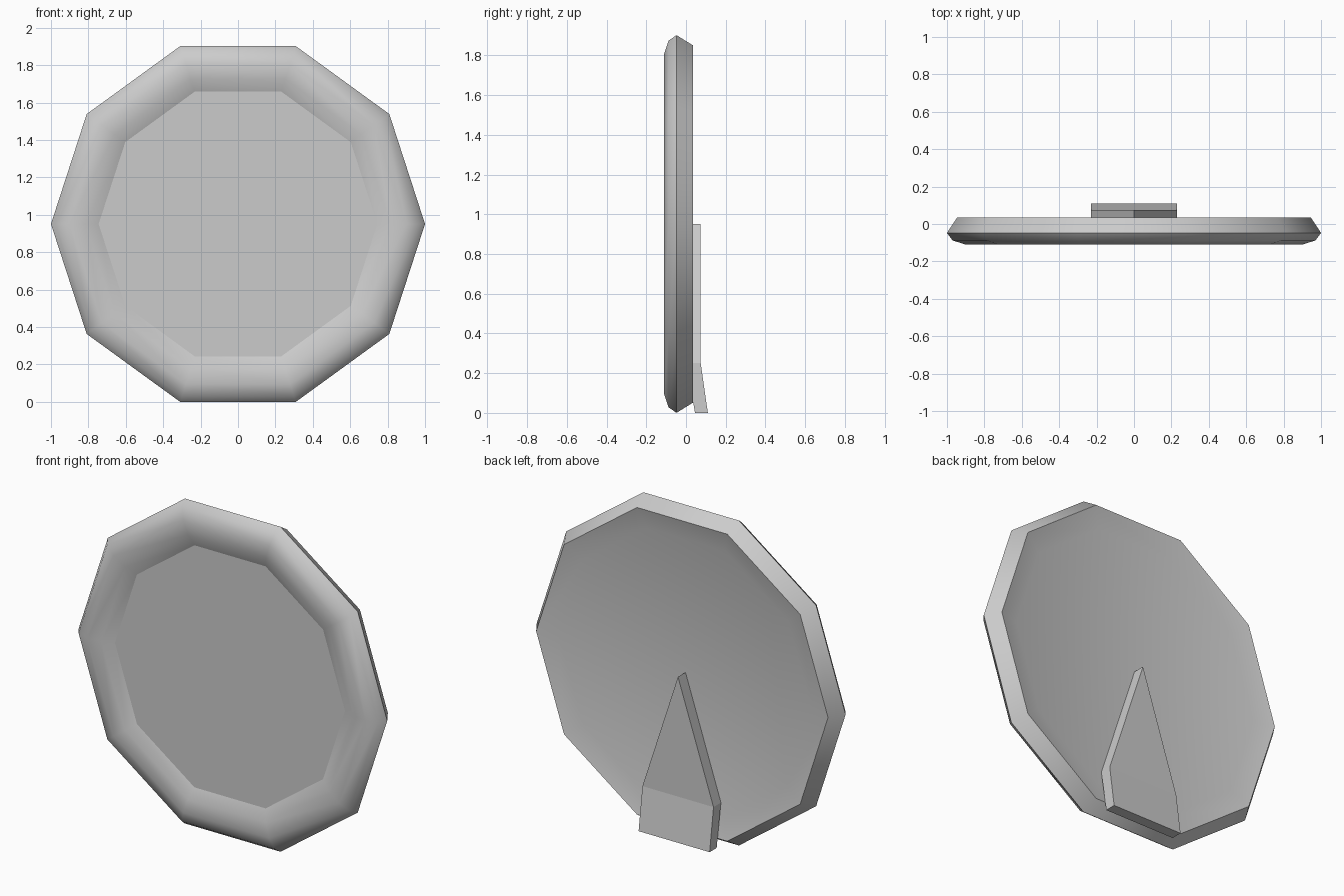
import bpy, bmesh
from math import cos, sin, tau, radians

if "Cube" in bpy.data.objects:
    bpy.data.objects.remove(bpy.data.objects["Cube"])

SIDES = 10
CENTRE_Z = 0.951


def finish(name, bm, smooth_angle=None):
    bmesh.ops.recalc_face_normals(bm, faces=bm.faces)
    mesh = bpy.data.meshes.new(name)
    bm.to_mesh(mesh)
    bm.free()
    obj = bpy.data.objects.new(name, mesh)
    bpy.context.collection.objects.link(obj)
    if smooth_angle:
        bpy.ops.object.select_all(action='DESELECT')
        obj.select_set(True)
        bpy.context.view_layer.objects.active = obj
        bpy.ops.object.shade_smooth_by_angle(angle=radians(smooth_angle))
    return obj


def lathe(name, profile, cap_start, cap_end, smooth_angle=None):
    """Sweep (radius, y) points around the front-to-back axis."""
    bm = bmesh.new()
    rings = [[bm.verts.new((r * cos(tau * i / SIDES), y, CENTRE_Z + r * sin(tau * i / SIDES)))
              for i in range(SIDES)] for r, y in profile]
    for a, b in zip(rings, rings[1:]):
        for i in range(SIDES):
            j = (i + 1) % SIDES
            bm.faces.new((a[i], a[j], b[j], b[i]))
    if cap_start:
        bm.faces.new(rings[0])
    if cap_end:
        bm.faces.new(rings[-1])
    return finish(name, bm, smooth_angle)


# Rounded frame rim with a recessed flat back
lathe("frame", [(0.745, -0.074), (0.815, -0.102), (0.90, -0.11), (0.97, -0.088),
                (1.0, -0.048), (0.945, 0.036), (0.82, 0.005)], False, True, 40)

# Flat front panel inside the rim
lathe("front_panel", [(0.745, -0.074), (0.745, -0.04)], True, True)

# Pointed rear stand: (half width, z, front y, back y) per level
bm = bmesh.new()
levels = [(0.23, 0.0, 0.045, 0.11), (0.23, 0.25, 0.005, 0.074)]
front, back = [], []
for w, z, yf, yb in levels:
    front.append([bm.verts.new((s * w, yf, z)) for s in (-1, 1)])
    back.append([bm.verts.new((s * w, yb, z)) for s in (-1, 1)])
tip_front = bm.verts.new((0, 0.003, CENTRE_Z))
tip_back = bm.verts.new((0, 0.074, CENTRE_Z))
for level, tip in ((front, tip_front), (back, tip_back)):
    bm.faces.new((level[0][0], level[0][1], level[1][1], level[1][0]))
    bm.faces.new((level[1][0], level[1][1], tip))
for s in (0, 1):
    bm.faces.new((front[0][s], front[1][s], back[1][s], back[0][s]))
    bm.faces.new((front[1][s], tip_front, tip_back, back[1][s]))
bm.faces.new((front[0][0], front[0][1], back[0][1], back[0][0]))
finish("rear_stand", bm)
